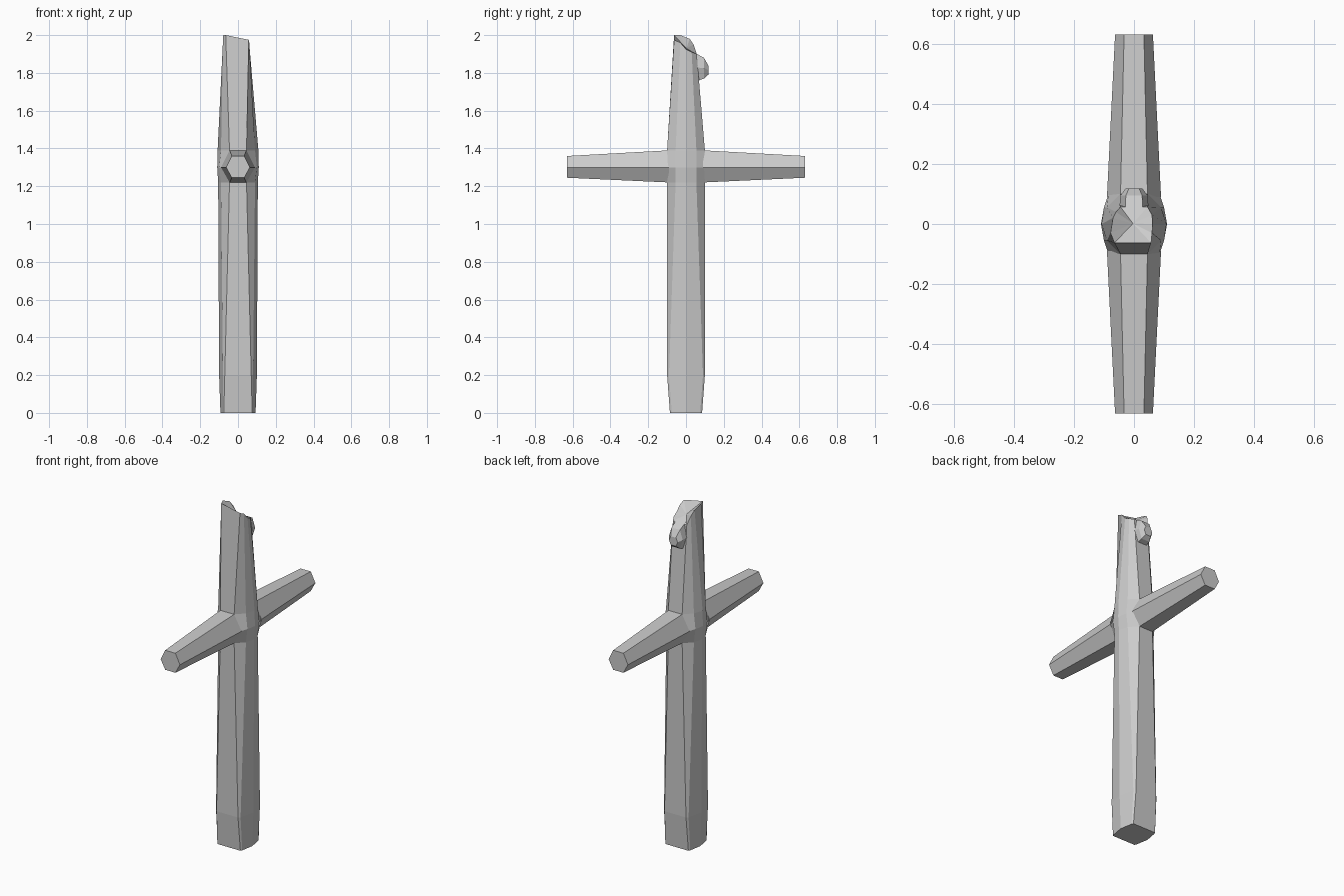
import bpy
import bmesh

if "Cube" in bpy.data.objects:
    bpy.data.objects.remove(bpy.data.objects["Cube"], do_unlink=True)

grey = bpy.data.materials.new("weathered grey")
grey.use_nodes = True
colour = (0.6, 0.6, 0.6, 1)
grey.diffuse_color = colour
grey.node_tree.nodes["Principled BSDF"].inputs["Base Color"].default_value = colour


def loft(name, rings, top_sink=0):
    """Skin a list of equal point rings, with a closed base and a fanned top."""
    bm = bmesh.new()
    loops = [[bm.verts.new(p) for p in ring] for ring in rings]
    count = len(loops[0])
    for low, high in zip(loops, loops[1:]):
        for i in range(count):
            j = (i + 1) % count
            bm.faces.new((low[i], low[j], high[j], high[i]))
    bm.faces.new(loops[0][::-1])
    if top_sink:
        tip = sum((v.co for v in loops[-1]), loops[-1][0].co * 0) / count
        tip.z -= top_sink
        centre = bm.verts.new(tip)
        for i in range(count):
            bm.faces.new((loops[-1][i], loops[-1][(i + 1) % count], centre))
    else:
        bm.faces.new(loops[-1])
    bmesh.ops.recalc_face_normals(bm, faces=bm.faces)
    mesh = bpy.data.meshes.new(name)
    bm.to_mesh(mesh)
    bm.free()
    mesh.materials.append(grey)
    obj = bpy.data.objects.new(name, mesh)
    bpy.context.collection.objects.link(obj)
    return obj


def post_ring(z, fx, fy, sx, sy, cx):
    """Ten-sided section: flat front and back, three corners on each side."""
    half = [(fx, -fy), (sx, -sy), (cx, 0), (sx, sy), (fx, fy)]
    return [(x, y, z) for x, y in half] + [(-x, y, z) for x, y in half[::-1]]


# Upright post, pinched above and below the crossing
post_rings = [post_ring(*row) for row in (
    (0, 0.075, 0.085, 0.08, 0.075, 0.093),
    (0.2, 0.07, 0.1, 0.08, 0.09, 0.1),
    (1.22, 0.045, 0.1, 0.09, 0.055, 0.105),
    (1.3, 0.085, 0.1, 0.1, 0.055, 0.11),
    (1.39, 0.045, 0.1, 0.09, 0.055, 0.108),
)]
# Broken top: high at the front, low at the back
post_rings.append([
    (0.057, -0.063, 1.975), (0.06, -0.03, 1.96), (0.062, 0, 1.925),
    (0.06, 0.03, 1.91), (0.045, 0.057, 1.9),
    (-0.045, 0.057, 1.9), (-0.06, 0.04, 1.95), (-0.07, 0.02, 1.98),
    (-0.078, -0.03, 2), (-0.065, -0.063, 2)])
loft("post", post_rings, top_sink=0.02)


# Tapered six-sided cross arms
def arm_ring(y, wide, narrow, top, bottom):
    return [(wide, y, 1.3), (narrow, y, top), (-narrow, y, top),
            (-wide, y, 1.3), (-narrow, y, bottom), (narrow, y, bottom)]


for name, side in (("front_arm", -1), ("back_arm", 1)):
    loft(name, [arm_ring(side * 0.09, 0.09, 0.045, 1.39, 1.22),
                arm_ring(side * 0.63, 0.063, 0.033, 1.36, 1.245)])


# Broken branch stub bulging from the back near the top
def stub_ring(y, half_width, low, high):
    mid = (low + high) / 2
    w = half_width
    return [(w, y, mid), (w * 0.6, y, high), (-w * 0.6, y, high),
            (-w, y, mid), (-w * 0.6, y, low), (w * 0.6, y, low)]


loft("branch_stub", [stub_ring(0.04, 0.05, 1.75, 1.91),
                     stub_ring(0.095, 0.045, 1.77, 1.88),
                     stub_ring(0.118, 0.028, 1.79, 1.84)])
